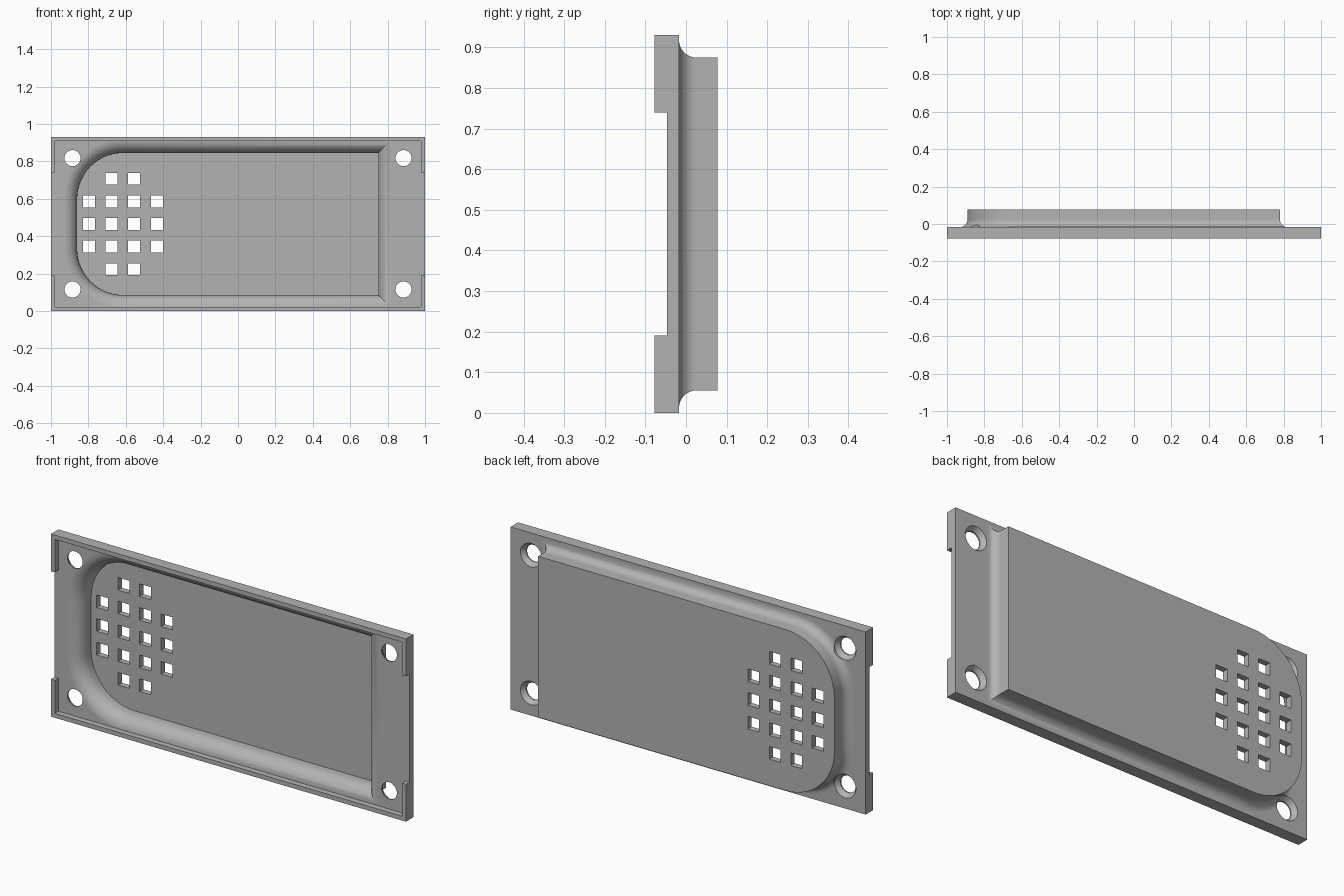
import bpy, bmesh, math

if "Cube" in bpy.data.objects:
    bpy.data.objects.remove(bpy.data.objects["Cube"])

grey = bpy.data.materials.new("plain grey")
grey.use_nodes = True
grey.diffuse_color = (0.45, 0.45, 0.45, 1)
grey.node_tree.nodes["Principled BSDF"].inputs["Base Color"].default_value = (0.45, 0.45, 0.45, 1)

HEIGHT, MID = 0.93, 0.465
FRONT, FLOOR, BACK = -0.077, -0.047, -0.017   # rim front, plate front, plate back
FLARE, WALL, CENTRE = 0.042, 0.03, 0.025      # flare radius, wall thickness, arc centre y


def loft(name, rings):
    """Closed solid through rings of equal point count."""
    bm = bmesh.new()
    loops = [[bm.verts.new(p) for p in ring] for ring in rings]
    for a, b in zip(loops, loops[1:]):
        for i in range(len(a)):
            j = (i + 1) % len(a)
            bm.faces.new((a[i], a[j], b[j], b[i]))
    bm.faces.new(loops[0])
    bm.faces.new(loops[-1])
    bmesh.ops.recalc_face_normals(bm, faces=bm.faces)
    mesh = bpy.data.meshes.new(name)
    bm.to_mesh(mesh)
    bm.free()
    mesh.materials.append(grey)
    ob = bpy.data.objects.new(name, mesh)
    bpy.context.collection.objects.link(ob)
    return ob


def prism(name, outline, y0, y1):
    return loft(name, [[(x, y, z) for x, z in outline] for y in (y0, y1)])


def box(name, x0, x1, y0, y1, z0, z1):
    return prism(name, [(x0, z0), (x1, z0), (x1, z1), (x0, z1)], y0, y1)


def tray_ring(offset, y, steps=20):
    """Outline with square right corners and round left corners, grown by offset."""
    right, cx, half, r = 0.78, -0.615, 0.41, 0.275
    upper = [(right + offset, half + offset)]
    for i in range(steps + 1):
        a = math.pi / 2 * (1 + i / steps)
        upper.append((cx + (r + offset) * math.cos(a), half - r + (r + offset) * math.sin(a)))
    return [(x, y, MID + z) for x, z in upper] + [(x, y, MID - z) for x, z in reversed(upper)]


def tray(name, radius, start, end, steps=12):
    """Solid that flares out to the plate along a quarter arc."""
    rings = [tray_ring(FLARE, start)]
    for i in range(steps + 1):
        a = math.pi / 2 * i / steps
        rings.append(tray_ring(FLARE - radius * math.sin(a), CENTRE - radius * math.cos(a)))
    rings.append(tray_ring(FLARE - radius, end))
    return loft(name, rings)


def screw_hole(x, z, n=40):
    """Through hole, countersunk from the back."""
    profile = [(0.043, -0.1), (0.043, -0.04), (0.06, BACK), (0.06, 0.03)]
    turn = [2 * math.pi * i / n for i in range(n)]
    return loft("screw_hole_cutter",
                [[(x + r * math.cos(a), y, z + r * math.sin(a)) for a in turn] for r, y in profile])


def combine(target, tool, operation):
    mod = target.modifiers.new("boolean", "BOOLEAN")
    mod.operation, mod.solver, mod.object = operation, "EXACT", tool
    bpy.context.view_layer.objects.active = target
    bpy.ops.object.modifier_apply(modifier=mod.name)
    bpy.data.objects.remove(tool)


# Plate with the hollow tray bulging from its back
cover = box("vented_cover", -1, 1, FLOOR, BACK, 0, HEIGHT)
combine(cover, tray("tray_shell", FLARE, BACK - 0.01, 0.077), "UNION")
combine(cover, tray("tray_cavity", FLARE + WALL, FLOOR - 0.02, 0.077 - WALL), "DIFFERENCE")

# Corner screw holes
for x in (-0.885, 0.885):
    for z in (0.115, 0.817):
        combine(cover, screw_hole(x, z), "DIFFERENCE")

# Square vents; the outer rows have only the two middle columns
PITCH, VENT = 0.121, 0.032
for row in range(-2, 3):
    for col in range(4):
        if abs(row) == 2 and col in (0, 3):
            continue
        x, z = -0.797 + PITCH * col, MID + PITCH * row
        combine(cover, box("vent_cutter", x - VENT, x + VENT, 0, 0.1, z - VENT, z + VENT), "DIFFERENCE")

# Raised front rim, open in the middle of each side
LIP, TAB = 0.022, 0.19
bracket = [(-1, 0), (1, 0), (1, TAB), (1 - LIP, TAB), (1 - LIP, LIP),
           (LIP - 1, LIP), (LIP - 1, TAB), (-1, TAB)]
for flip in (False, True):
    outline = [(x, HEIGHT - z if flip else z) for x, z in bracket]
    combine(cover, prism("rim", outline, FRONT, FLOOR), "UNION")

# Smooth the flares and holes, keep hard edges
bpy.ops.object.select_all(action="DESELECT")
cover.select_set(True)
bpy.context.view_layer.objects.active = cover
bpy.ops.object.shade_smooth_by_angle(angle=math.radians(30))
